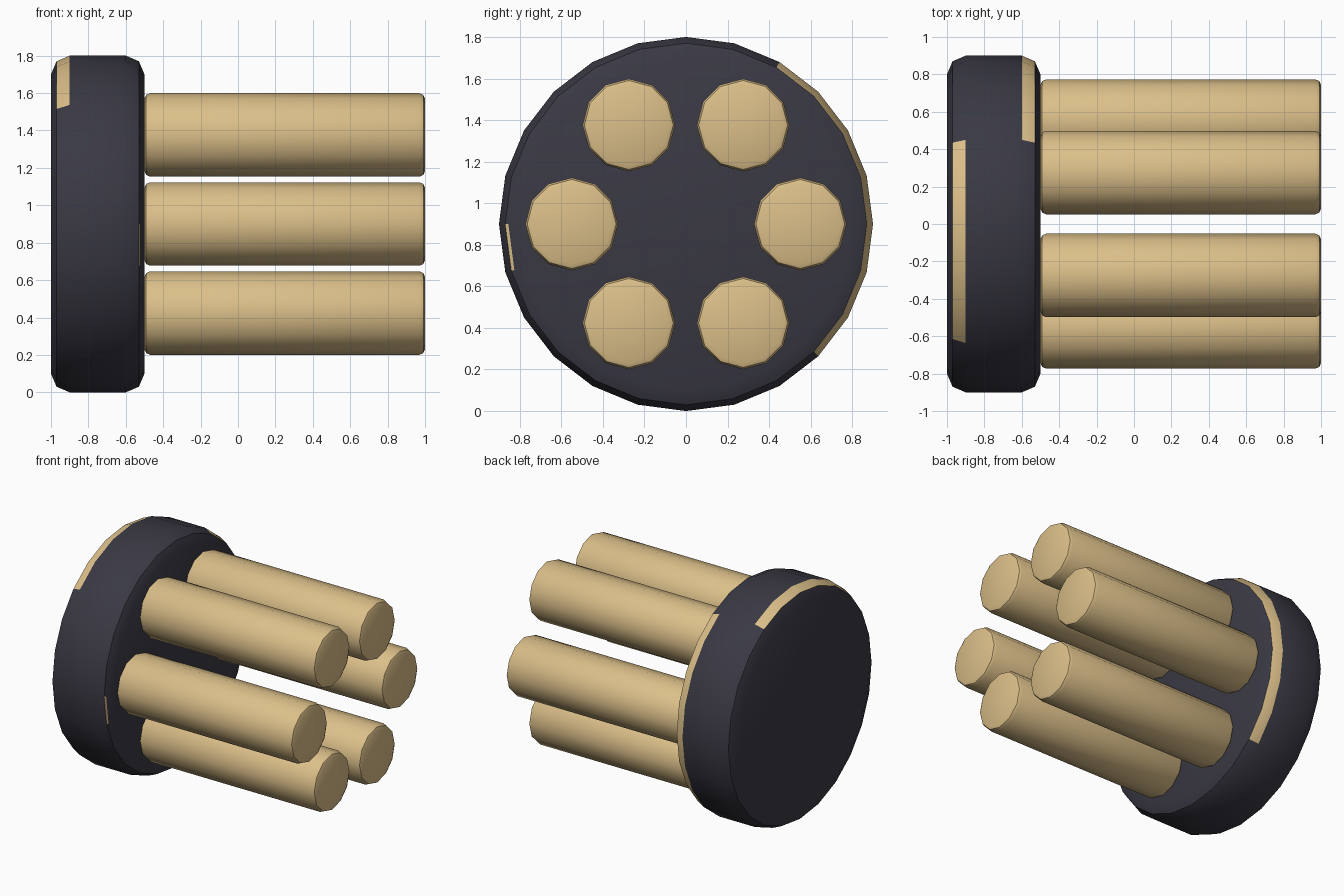
import bpy
import bmesh
from math import sin, cos, atan2, degrees, radians, tau

cube = bpy.data.objects.get("Cube")
if cube:
    bpy.data.objects.remove(cube)


def make_material(name, rgb):
    mat = bpy.data.materials.new(name)
    mat.use_nodes = True
    mat.diffuse_color = (*rgb, 1)
    bsdf = mat.node_tree.nodes["Principled BSDF"]
    bsdf.inputs["Base Color"].default_value = (*rgb, 1)
    bsdf.inputs["Roughness"].default_value = 0.7
    return mat


DARK = make_material("dark slate", (0.042, 0.041, 0.058))
GOLD = make_material("pale gold", (0.71, 0.52, 0.25))


def rounded_profile(x0, x1, radius, bevel):
    """(x, r) points of a cylinder with two-step rounded rims."""
    near = bevel * 0.3
    start = [(x0, radius - bevel), (x0 + near, radius - near), (x0 + bevel, radius)]
    end = [(x1 - bevel, radius), (x1 - near, radius - near), (x1, radius - bevel)]
    return start + end


def lathe(name, profile, sides, y, z, mats, paint=None):
    """Turn a profile about the x axis and close both ends."""
    bm = bmesh.new()
    rings = []
    for x, r in profile:
        angles = [tau * i / sides for i in range(sides)]
        rings.append([bm.verts.new((x, r * cos(a), r * sin(a))) for a in angles])
    for a, b in zip(rings, rings[1:]):
        for i in range(sides):
            j = (i + 1) % sides
            bm.faces.new((a[i], a[j], b[j], b[i]))
    bm.faces.new(rings[0])
    bm.faces.new(rings[-1])
    bmesh.ops.recalc_face_normals(bm, faces=bm.faces[:])
    if paint:
        for face in bm.faces:
            face.material_index = paint(face.calc_center_median())
    mesh = bpy.data.meshes.new(name)
    bm.to_mesh(mesh)
    bm.free()
    for mat in mats:
        mesh.materials.append(mat)
    obj = bpy.data.objects.new(name, mesh)
    obj.location = (0, y, z)
    bpy.context.collection.objects.link(obj)
    bpy.ops.object.select_all(action="DESELECT")
    obj.select_set(True)
    bpy.context.view_layer.objects.active = obj
    bpy.ops.object.shade_smooth_by_angle(angle=radians(40))
    return obj


# Worn gold patches on the rim: x range, angle range
PATCHES = [
    (-0.97, -0.90, 60, 135),
    (-0.60, -0.53, -45, 60),
    (-0.53, -0.523, -180, -165),
]


def rim_paint(c):
    angle = degrees(atan2(c.z, c.y))
    if c.yz.length < 0.1:
        return 0
    return int(any(x0 < c.x < x1 and a0 < angle < a1 for x0, x1, a0, a1 in PATCHES))


# Round base plate, with one extra ring for the thin worn sliver
CENTRE = 0.9
base = rounded_profile(-1, -0.5, 0.9, 0.1)
base.insert(5, (-0.5236, 0.855))
lathe("base_disc", base, 24, 0, CENTRE, [DARK, GOLD], rim_paint)

# Six rods in a ring
for i in range(6):
    a = tau * i / 6
    lathe(f"rod_{i + 1}", rounded_profile(-0.5, 1, 0.223, 0.03), 12,
          0.55 * cos(a), CENTRE + 0.55 * sin(a), [GOLD])
